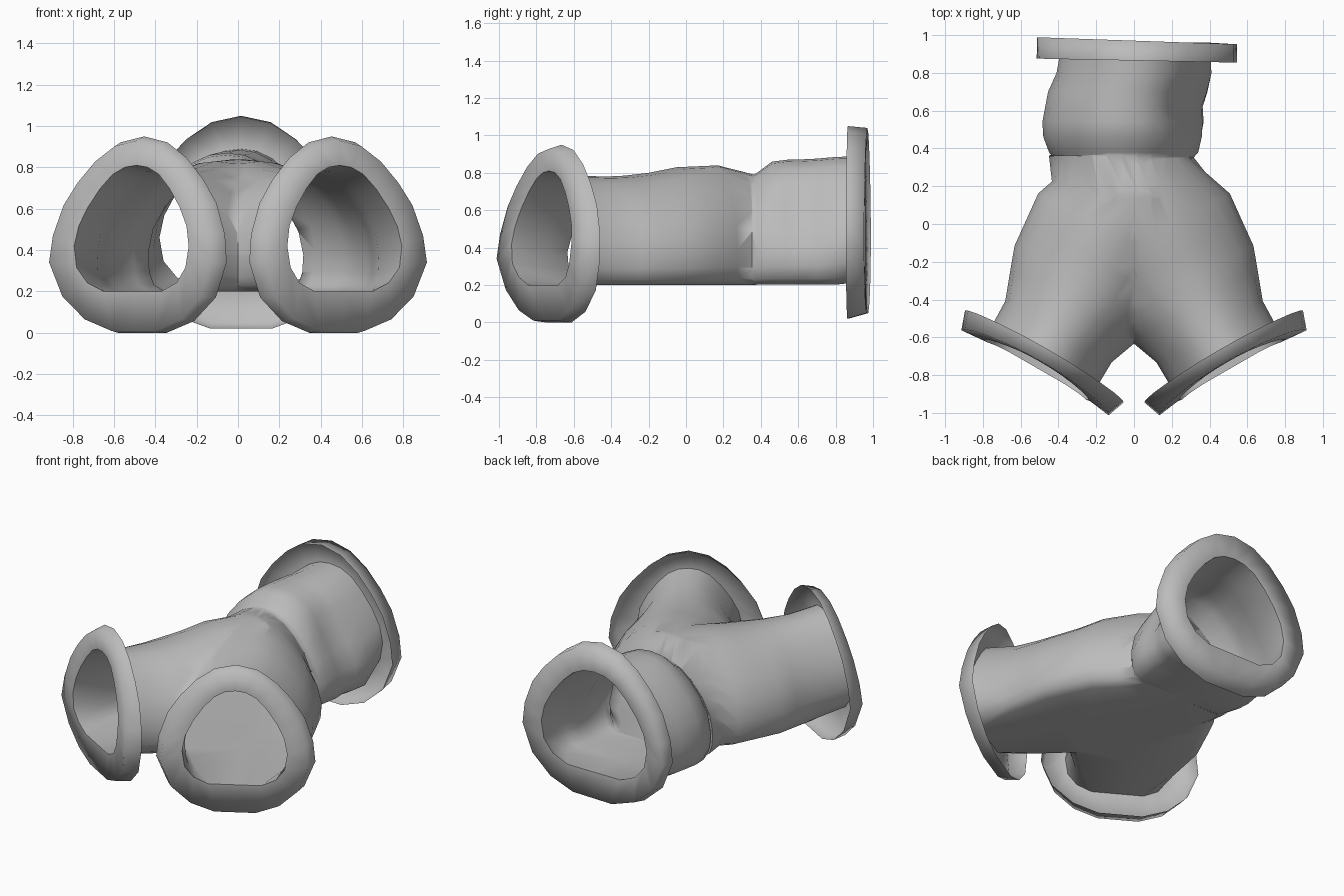
import bpy, bmesh, math
from mathutils import Vector

cube = bpy.data.objects.get("Cube")
if cube:
    bpy.data.objects.remove(cube)

rock = bpy.data.materials.new("grey_rock")
rock.use_nodes = True
rock.diffuse_color = (0.5, 0.5, 0.5, 1)
rock.node_tree.nodes["Principled BSDF"].inputs["Base Color"].default_value = (0.5, 0.5, 0.5, 1)

FLOOR = 0.2
# Half outlines (fraction of half width, fraction of height), floor to crown
MOUTH = [(0, 0), (.5, 0), (.78, .07), (.95, .19), (1, .36), (.94, .52),
         (.8, .67), (.6, .82), (.4, .93), (.2, .985), (0, 1)]
PASSAGE = [(0, 0), (.8, 0), (.93, .05), (.985, .15), (1, .3), (.94, .49),
           (.8, .66), (.61, .81), (.4, .925), (.2, .985), (0, 1)]
LIP = [(0, 0), (.28, 0), (.6, .06), (.86, .18), (1, .36), (.97, .5),
       (.86, .66), (.7, .78), (.5, .89), (.27, .97), (0, 1)]


def section(outline, x, y, turn, width, low, top, bend=0, push=0):
    """Closed cross-section standing across the passage."""
    across = Vector((math.cos(turn), math.sin(turn), 0))
    ahead = Vector((math.sin(turn), -math.cos(turn), 0))
    loop = outline + [(-u, v) for u, v in reversed(outline[1:-1])]
    points = []
    for u, v in loop:
        z = low + v * (top - low)
        points.append(Vector((x, y, z)) + across * u * width
                      + ahead * (push - bend * abs(z - 0.35)))
    return points


def loft(name, sections, capped, mirror=False):
    """Skin a row of cross-sections."""
    bm = bmesh.new()
    sign = -1 if mirror else 1
    rows = [[bm.verts.new((p.x * sign, p.y, p.z)) for p in s] for s in sections]
    n = len(rows[0])
    for a, b in zip(rows, rows[1:]):
        for i in range(n):
            j = (i + 1) % n
            bm.faces.new((a[i], a[j], b[j], b[i]))
    if capped:
        # Fan caps from the middle of the floor so that bent mouths stay exact
        for row in (rows[0], rows[-1]):
            for i in range(1, n - 1):
                bm.faces.new((row[0], row[i], row[i + 1]))
    bmesh.ops.recalc_face_normals(bm, faces=bm.faces)
    mesh = bpy.data.meshes.new(name)
    bm.to_mesh(mesh)
    bm.free()
    mesh.materials.append(rock)
    obj = bpy.data.objects.new(name, mesh)
    bpy.context.collection.objects.link(obj)
    return obj


def smooth(obj, angle):
    bpy.ops.object.select_all(action="DESELECT")
    obj.select_set(True)
    bpy.context.view_layer.objects.active = obj
    bpy.ops.object.shade_smooth_by_angle(angle=math.radians(angle))


TURN = math.radians(30)
BEND = 0.12
FRONT = (0.52, -0.78)
BACK = (0.01, 0.96)


def branch(name, end, low, mirror):
    """Front passage from its mouth to the waist."""
    rows = [section(MOUTH, *FRONT, TURN, .32, FLOOR, .81, BEND)]
    for x, y, turn, width, top in [(.40, -.57, 30, .325, .785), (.32, -.43, 30, .385, .78),
                                   (.26, -.33, 30, .43, .785), (.19, -.20, 30, .44, .80),
                                   (.11, -.05, 28, .45, .83), (-.02, .17, 15, .41, .84)]:
        rows.append(section(PASSAGE, x, y, math.radians(turn), width, low, top))
    waist = .07 if mirror else -.07
    rows.append(section(PASSAGE, waist, end, 0, .38, low, .79))
    return loft(name, rows, True, mirror)


# Passages: two front branches and the back one
tunnel = branch("tunnel", .36, FLOOR, False)
left_branch = branch("left_branch", .366, FLOOR + .001, True)
back_rows = [section(PASSAGE, x, y, 0, w, FLOOR + .002, top) for x, y, w, top in
             [(-.06, .31, .34, .765), (-.055, .38, .395, .80), (-.06, .46, .42, .86),
              (-.055, .54, .43, .87), (-.05, .62, .42, .872), (-.03, .70, .425, .876),
              (0, .80, .41, .885)]]
back_rows.append(section(MOUTH, *BACK, 0, .39, FLOOR + .02, .89))
# Hollow dent in the right wall of the back passage
for row in back_rows:
    for p in row:
        if p.x > 0.1:
            d = (p - Vector((.36, .61, .63))).length
            p.x -= .08 * max(0, 1 - d / .28)
back_branch = loft("back_branch", back_rows, True)

for part in (left_branch, back_branch):
    mod = tunnel.modifiers.new("join", "BOOLEAN")
    mod.operation = "UNION"
    mod.solver = "EXACT"
    mod.object = part
bpy.context.view_layer.update()
joined = bpy.data.meshes.new_from_object(tunnel.evaluated_get(bpy.context.evaluated_depsgraph_get()))
tunnel.modifiers.clear()
tunnel.data = joined
for part in (left_branch, back_branch):
    bpy.data.objects.remove(part)

# Open the three mouths
mouths = [(Vector((s * FRONT[0], FRONT[1], .4)), Vector((s * math.sin(TURN), -math.cos(TURN), 0)))
          for s in (1, -1)]
mouths.append((Vector((*BACK, .4)), Vector((0, 1, 0))))
bm = bmesh.new()
bm.from_mesh(joined)
caps = [f for f in bm.faces
        if any(f.normal.dot(n) > .9 and abs((f.calc_center_median() - c).dot(n)) < .08
               for c, n in mouths)]
bmesh.ops.delete(bm, geom=caps, context="FACES")
bmesh.ops.remove_doubles(bm, verts=bm.verts, dist=.003)
bm.to_mesh(joined)
bm.free()
smooth(tunnel, 75)

# Flared lips: a face around each mouth and a rim folded backwards
for name, mirror in (("right_lip", True), ("left_lip", False)):
    lip = loft(name, [
        section(MOUTH, *FRONT, TURN, .32, FLOOR, .81, BEND),
        section(LIP, *FRONT, TURN, .45, .01, .93, BEND, .01),
        section(LIP, *FRONT, TURN, .485, 0, .95, BEND * .6, -.09)], False, mirror)
    smooth(lip, 120)

back_lip = loft("back_lip", [
    section(MOUTH, *BACK, 0, .39, FLOOR + .02, .89),
    section(LIP, .015, .97, -.035, .53, .05, 1.04),
    section(LIP, .015, .865, -.02, .53, .02, 1.05)], False)
smooth(back_lip, 120)
